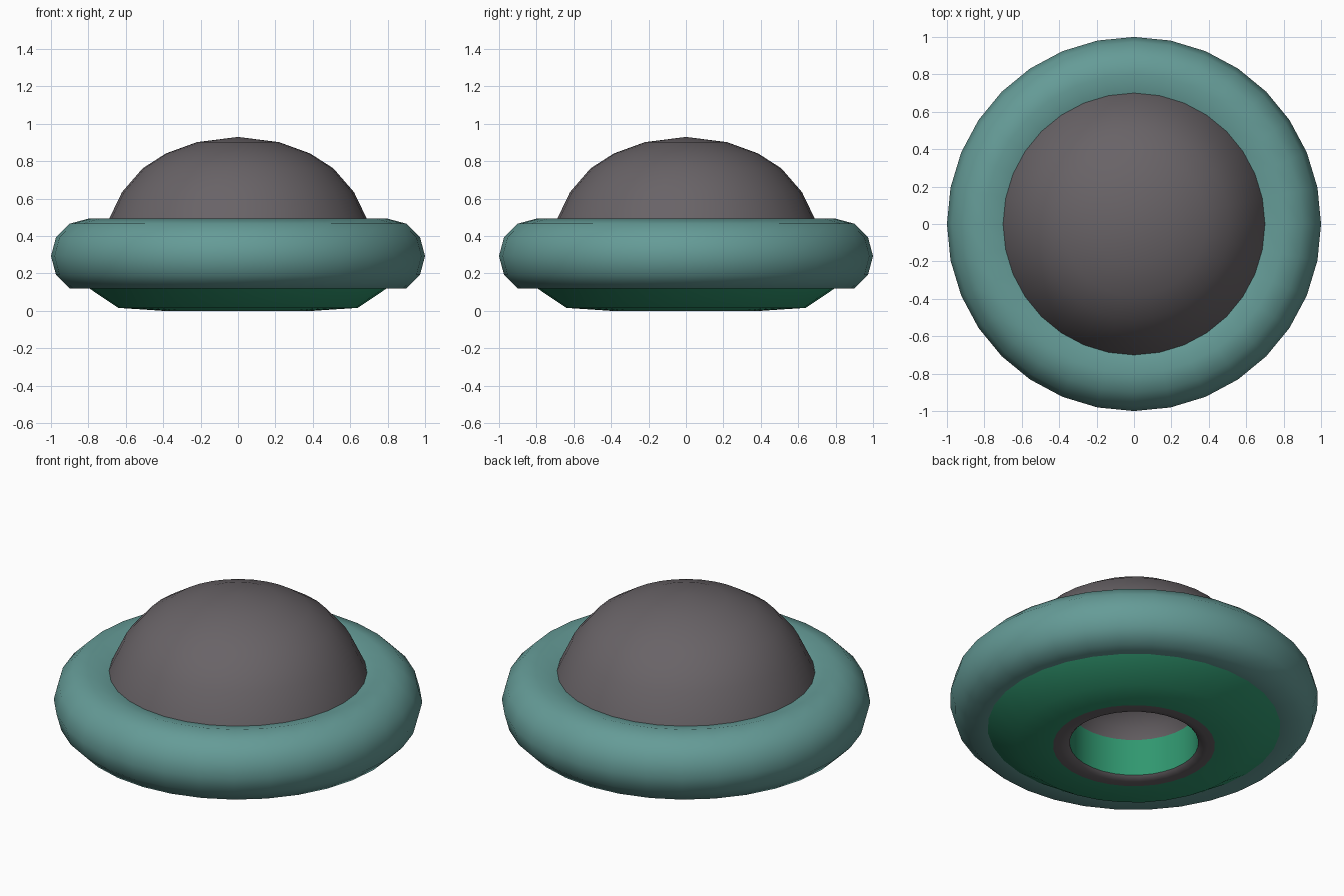
import bpy, bmesh
from math import cos, sin, radians, pi

if "Cube" in bpy.data.objects:
    bpy.data.objects.remove(bpy.data.objects["Cube"])

SIDES = 32


def material(name, rgb):
    m = bpy.data.materials.new(name)
    m.diffuse_color = (*rgb, 1)
    m.use_nodes = True
    m.node_tree.nodes["Principled BSDF"].inputs["Base Color"].default_value = m.diffuse_color
    return m


def lathe(name, profile, mat, angle=60):
    """Revolve (radius, z) points round z; points run so that normals face out."""
    bm = bmesh.new()
    rings = []
    for r, z in profile:
        if r == 0:
            rings.append([bm.verts.new((0, 0, z))] * SIDES)
        else:
            rings.append([bm.verts.new((r * cos(2 * pi * i / SIDES), r * sin(2 * pi * i / SIDES), z))
                          for i in range(SIDES)])
    for a, b in zip(rings, rings[1:]):
        for i in range(SIDES):
            j = (i + 1) % SIDES
            quad = list(dict.fromkeys((a[i], a[j], b[j], b[i])))
            bm.faces.new(quad)
    mesh = bpy.data.meshes.new(name)
    bm.to_mesh(mesh)
    bm.free()
    ob = bpy.data.objects.new(name, mesh)
    bpy.context.collection.objects.link(ob)
    mesh.materials.append(mat)
    bpy.ops.object.select_all(action='DESELECT')
    ob.select_set(True)
    bpy.context.view_layer.objects.active = ob
    bpy.ops.object.shade_smooth_by_angle(angle=radians(angle))
    return ob


teal = material("teal", (0.13, 0.33, 0.31))
grey = material("dark_grey", (0.14, 0.125, 0.135))
green = material("green", (0.03, 0.31, 0.16))

# Domed cabin
lathe("dome", [(0.70, 0.466), (0.69, 0.49), (0.62, 0.635), (0.51, 0.762),
               (0.385, 0.842), (0.22, 0.902), (0, 0.93)], grey)

# Fat rounded rim, 12-sided in section, with a flat underside
rim = [(0.8 + 0.2 * cos(radians(a)), 0.293 + 0.2 * sin(radians(a))) for a in range(-60, 121, 30)]
lathe("rim", [(0.795, 0.12)] + rim, teal)

# Shallow underside bowl
lathe("underside", [(0.44, 0.003), (0.64, 0.016), (0.795, 0.12)], green)

# Grey lip round the hatch
lathe("hatch_lip", [(0.35, 0.02), (0.365, 0.006), (0.40, 0.0), (0.44, 0.003)], grey)

# Hatch tunnel and its rounded ceiling
lathe("hatch_tunnel", [(0.35, 0.24), (0.35, 0.02)], green)
lathe("hatch_ceiling", [(0, 0.43), (0.13, 0.415), (0.24, 0.37), (0.32, 0.30), (0.35, 0.24)], grey)
